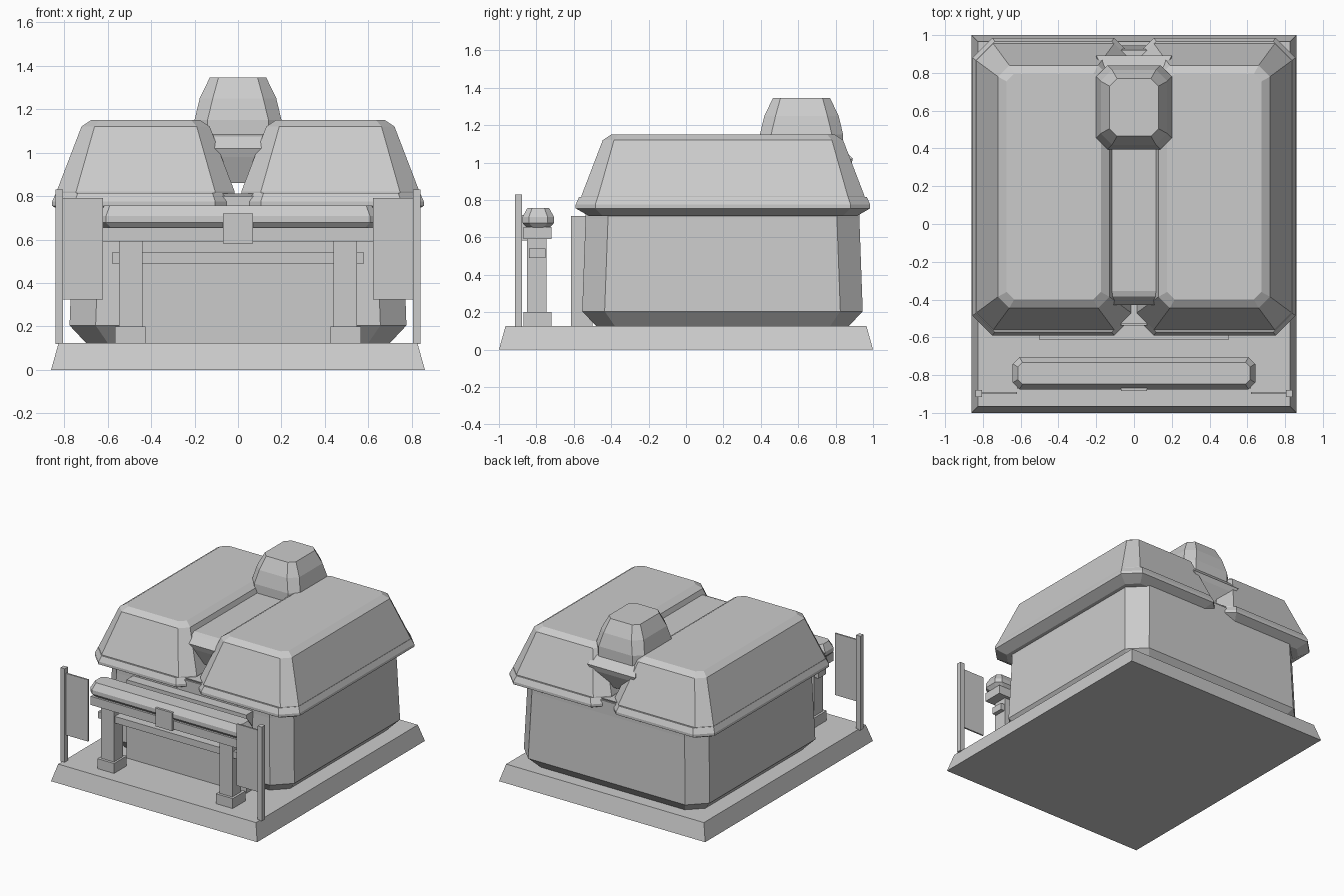
import bpy, bmesh

if "Cube" in bpy.data.objects:
    bpy.data.objects.remove(bpy.data.objects["Cube"])


def material(name, value):
    m = bpy.data.materials.new(name)
    m.use_nodes = True
    m.diffuse_color = (value, value, value, 1)
    m.node_tree.nodes["Principled BSDF"].inputs["Base Color"].default_value = (value, value, value, 1)
    return m


GREY = material("plain grey", 0.6)


def finish(name, bm):
    bmesh.ops.recalc_face_normals(bm, faces=bm.faces)
    mesh = bpy.data.meshes.new(name)
    bm.to_mesh(mesh)
    bm.free()
    mesh.materials.append(GREY)
    ob = bpy.data.objects.new(name, mesh)
    bpy.context.collection.objects.link(ob)
    return ob


def ring(x0, x1, y0, y1, c):
    """Rectangle outline, with corners cut by c when c is set."""
    if not c:
        return [(x0, y0), (x1, y0), (x1, y1), (x0, y1)]
    return [(x0 + c, y0), (x1 - c, y0), (x1, y0 + c), (x1, y1 - c),
            (x1 - c, y1), (x0 + c, y1), (x0, y1 - c), (x0, y0 + c)]


def stack(name, box, levels, c=0):
    """Skin levels of (z, inset, corner cut change) around the box outline."""
    x0, x1, y0, y1 = box
    bm = bmesh.new()
    rings = []
    for z, d, dc in levels:
        pts = ring(x0 + d, x1 - d, y0 + d, y1 - d, c - dc if c else 0)
        rings.append([bm.verts.new((x, y, z)) for x, y in pts])
    n = len(rings[0])
    for a, b in zip(rings, rings[1:]):
        for i in range(n):
            j = (i + 1) % n
            bm.faces.new((a[i], a[j], b[j], b[i]))
    bm.faces.new(rings[0])
    bm.faces.new(rings[-1])
    return finish(name, bm)


def box(name, x0, x1, y0, y1, z0, z1):
    return stack(name, (x0, x1, y0, y1), [(z0, 0, 0), (z1, 0, 0)])


def mirrored(ob):
    m = ob.modifiers.new("Mirror", "MIRROR")
    m.use_axis = (True, False, False)
    return ob


# Ground slab and walls
stack("ground_slab", (-0.86, 0.86, -1, 1), [(0, 0, 0), (0.125, 0.035, 0)])
stack("walls", (-0.775, 0.775, -0.555, 0.945),
      [(0.125, 0.075, 0.02), (0.205, 0, 0), (0.7, 0.018, 0), (0.8, 0.018, 0)], 0.12)
box("front_panel", -0.5, 0.5, -0.615, -0.595, 0.125, 0.715)
box("panel_backing", -0.5, 0.5, -0.6, -0.5, 0.125, 0.715)

# Twin roof lobes with eaves
mirrored(stack("roof_lobe", (0.015, 0.835, -0.56, 0.955),
               [(0.8, 0, 0), (0.82, 0, 0), (1.12, 0.115, 0.03), (1.15, 0.16, 0.05)], 0.09))
mirrored(stack("roof_eave", (0.0, 0.855, -0.59, 0.985),
               [(0.715, 0.07, 0.03), (0.755, 0, 0), (0.775, 0, 0), (0.815, 0.018, 0.005)], 0.105))
stack("valley_floor", (-0.12, 0.12, -0.53, 0.92),
      [(0.72, 0.02, 0), (0.76, 0.02, 0), (0.812, 0, 0)])

# Ridge beam in the valley: rows of (z, half width front, half width back, y front, y back)
bm = bmesh.new()
loops = []
for z, wf, wb, yf, yb in [(0.86, 0.05, 0.05, -0.36, 0.82), (0.98, 0.13, 0.17, -0.415, 0.88),
                          (1.02, 0.155, 0.2, -0.43, 0.892), (1.075, 0.15, 0.175, -0.385, 0.84),
                          (1.085, 0.13, 0.13, -0.355, 0.82)]:
    loops.append([bm.verts.new(p) for p in
                  ((-wf, yf, z), (wf, yf, z), (wb, yb, z), (-wb, yb, z))])
for a, b in zip(loops, loops[1:]):
    for i in range(4):
        j = (i + 1) % 4
        bm.faces.new((a[i], a[j], b[j], b[i]))
bm.faces.new(loops[0])
bm.faces.new(loops[-1])
finish("ridge_beam", bm)

# Roof turret
stack("turret", (-0.2, 0.2, 0.395, 0.84),
      [(1.04, 0, 0), (1.15, 0, 0), (1.25, 0.024, 0), (1.345, 0.07, 0.02)], 0.06)

# Front gate
mirrored(box("gate_post", 0.44, 0.548, -0.85, -0.745, 0.18, 0.6))
mirrored(box("post_foot", 0.425, 0.565, -0.87, -0.72, 0.125, 0.2))
box("gate_rail", -0.58, 0.58, -0.84, -0.75, 0.49, 0.54)
box("gate_lintel", -0.62, 0.62, -0.87, -0.72, 0.59, 0.655)
stack("gate_cap", (-0.642, 0.642, -0.875, -0.705),
      [(0.65, 0.025, 0), (0.678, 0, 0), (0.708, 0, 0), (0.757, 0.027, 0.01)], 0.035)
box("gate_plaque", -0.07, 0.07, -0.885, -0.85, 0.582, 0.72)

# Banners on poles
mirrored(box("banner_pole", 0.805, 0.84, -0.915, -0.878, 0.12, 0.83))
mirrored(box("banner_cloth", 0.62, 0.81, -0.901, -0.889, 0.325, 0.79))
